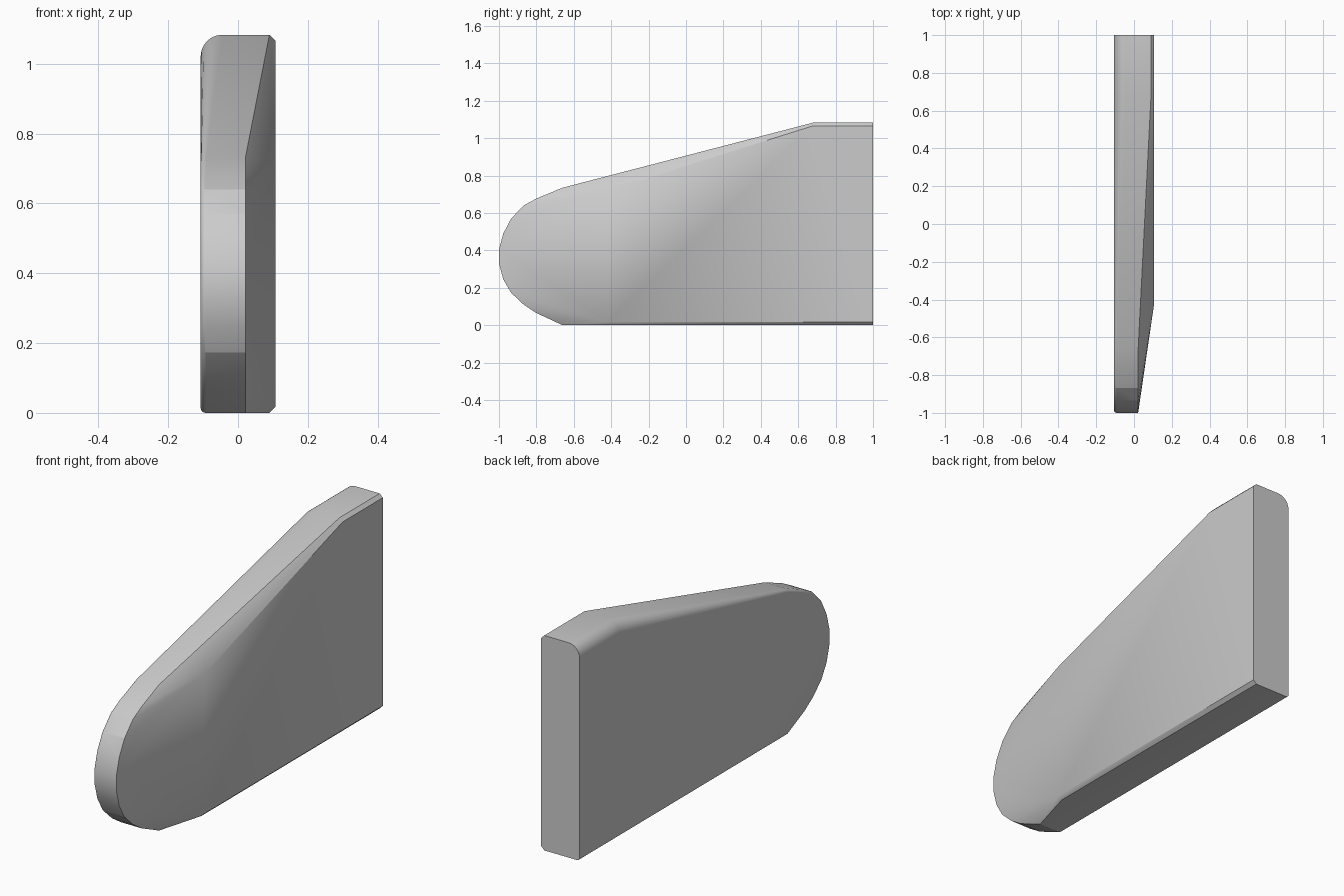
import bpy, bmesh, math

if "Cube" in bpy.data.objects:
    bpy.data.objects.remove(bpy.data.objects["Cube"])

HALF = 0.107      # half thickness
SEGS = 6          # rounding segments on the left edge

# side outline from the top back corner round the nose to the bottom back corner:
# y, z, x of the right-hand rim, left-edge radius
outline = [
    (1.0, 1.083, 0.09, 0.062), (0.68, 1.083, 0.09, 0.062),
    (-0.66, 0.735, 0.022, 0.017), (-0.80, 0.677, 0.022, 0.015),
    (-0.868, 0.64, 0.022, 0.015), (-0.935, 0.57, 0.022, 0.015),
    (-0.977, 0.49, 0.022, 0.015), (-1.0, 0.405, 0.022, 0.015),
    (-1.0, 0.33, 0.022, 0.015), (-0.977, 0.245, 0.022, 0.015),
    (-0.935, 0.173, 0.022, 0.015), (-0.868, 0.11, 0.022, 0.015),
    (-0.80, 0.065, 0.022, 0.015), (-0.66, 0.0, 0.022, 0.015),
    (-0.42, 0.0, 0.09, 0.015), (1.0, 0.0, 0.09, 0.015),
]
UPPER, LOWER = (-0.42, 0.72), (-0.42, 0.017)   # where the nose taper starts


def inward(y, z):
    """Direction in which the left edge is inset."""
    if y > -0.7:
        return (0.0, -1.0 if z > 0.4 else 1.0)
    dy, dz = -0.45 - y, 0.37 - z
    n = math.hypot(dy, dz)
    return (dy / n, dz / n)


def flat_point(y, z):
    """Matching point on the flat right face; nose points gather at two corners."""
    if y > 0.5:
        return (y, z - 0.017 if z > 0.4 else z + 0.017)
    return UPPER if z > 0.37 else LOWER


bm = bmesh.new()
shared = {}


def vert(x, y, z):
    key = (round(x, 5), round(y, 5), round(z, 5))
    if key not in shared:
        shared[key] = bm.verts.new(key)
    return shared[key]


def face(verts):
    unique = list(dict.fromkeys(verts))
    if len(unique) > 2:
        bm.faces.new(unique)


# cross-section at every outline point, from left face to right face
sections = []
for y, z, rim, r in outline:
    dy, dz = inward(y, z)
    row = []
    for i in range(SEGS + 1):
        a = math.pi / 2 * i / SEGS
        d = r * (1 - math.sin(a))
        row.append(vert(-HALF + r * (1 - math.cos(a)), y + dy * d, z + dz * d))
    row.append(vert(rim, y, z))
    row.append(vert(HALF, *flat_point(y, z)))
    sections.append(row)

# edge strips
for a, b in zip(sections, sections[1:]):
    for i in range(len(a) - 1):
        face([a[i], a[i + 1], b[i + 1], b[i]])

# left face, right face and flat back end
face([s[0] for s in sections])
face([s[-1] for s in sections])
face(sections[0] + sections[-1][::-1])
bmesh.ops.recalc_face_normals(bm, faces=bm.faces[:])

mesh = bpy.data.meshes.new("tapered_fin")
bm.to_mesh(mesh)
bm.free()
fin = bpy.data.objects.new("tapered_fin", mesh)
bpy.context.collection.objects.link(fin)
bpy.context.view_layer.objects.active = fin
fin.select_set(True)
bpy.ops.object.shade_smooth_by_angle(angle=math.radians(16))
